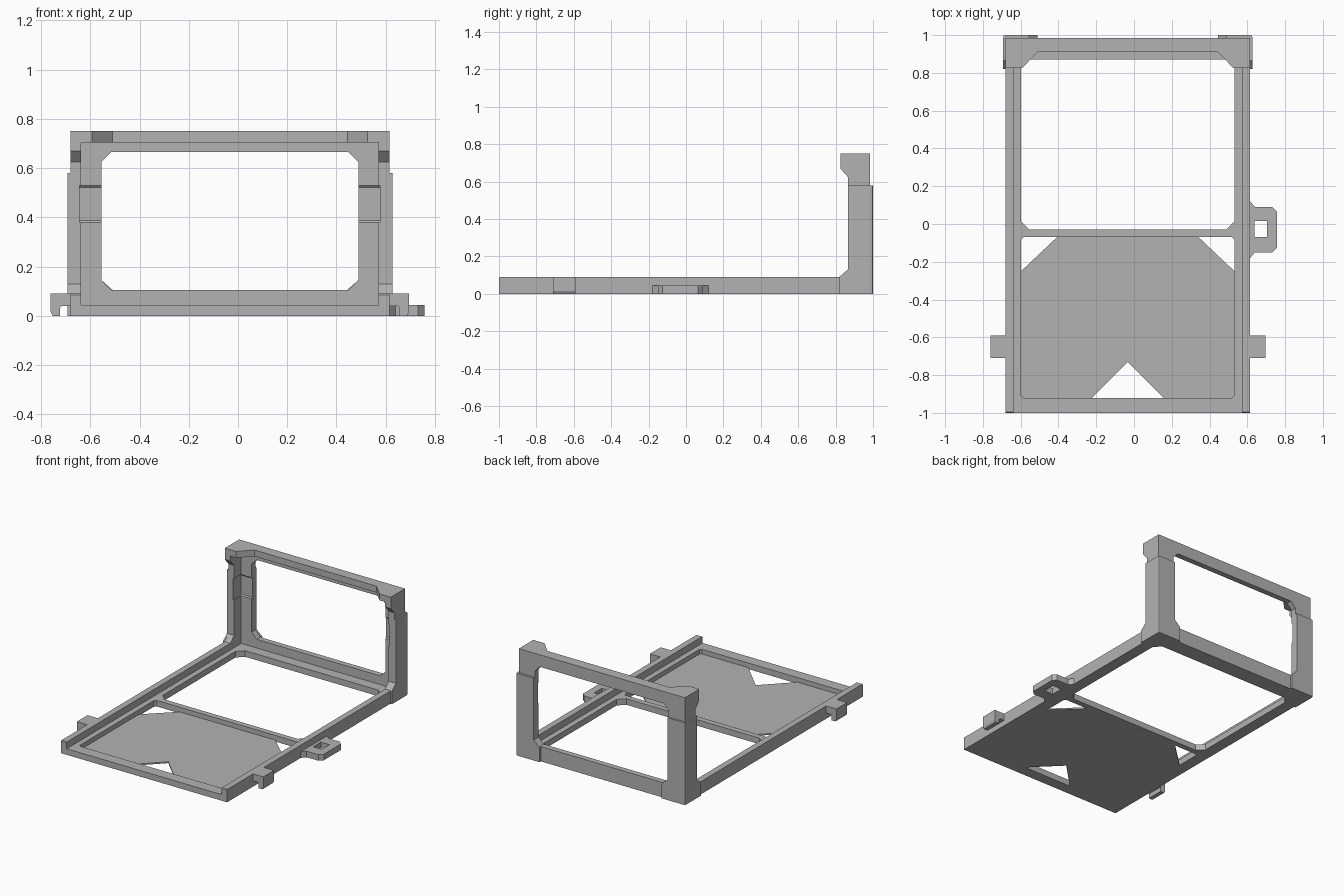
import bpy, bmesh

if "Cube" in bpy.data.objects:
    bpy.data.objects.remove(bpy.data.objects["Cube"])

GREY = (0.45, 0.45, 0.45, 1)
mat = bpy.data.materials.new("plain grey")
mat.use_nodes = True
mat.diffuse_color = GREY
mat.node_tree.nodes["Principled BSDF"].inputs["Base Color"].default_value = GREY

CX = -0.033                      # the frame's own centre line
OUT, IN, EDGE = 0.648, 0.604, 0.565   # half widths: outside, wall inside, opening
BACK, LIP, TOP = 0.985, 0.043, 0.75
AXES = {"x": lambda u, v, w: (w, u, v),
        "y": lambda u, v, w: (u, w, v),
        "z": lambda u, v, w: (u, v, w)}


def prism(name, loops, axis, lo, hi, side=1):
    """Extrude an outline, with optional hole loops, along an axis."""
    bm = bmesh.new()
    edges = []
    for loop in loops:
        vs = []
        for u, v in loop:
            x, y, z = AXES[axis](u, v, lo)
            vs.append(bm.verts.new((CX + side * x, y, z)))
        edges += [bm.edges.new((vs[i - 1], vs[i])) for i in range(len(vs))]
    bmesh.ops.triangle_fill(bm, edges=edges, use_beauty=True)
    ext = bmesh.ops.extrude_face_region(bm, geom=bm.faces[:], use_keep_orig=True)
    moved = [g for g in ext["geom"] if isinstance(g, bmesh.types.BMVert)]
    x, y, z = AXES[axis](0, 0, hi - lo)
    bmesh.ops.translate(bm, verts=moved, vec=(side * x, y, z))
    bmesh.ops.recalc_face_normals(bm, faces=bm.faces[:])
    me = bpy.data.meshes.new(name)
    bm.to_mesh(me)
    bm.free()
    me.materials.append(mat)
    ob = bpy.data.objects.new(name, me)
    bpy.context.collection.objects.link(ob)
    return ob


def rect(u0, v0, u1, v1, c=0.0):
    """Rectangle with chamfered corners."""
    if not c:
        return [(u0, v0), (u1, v0), (u1, v1), (u0, v1)]
    return [(u0 + c, v0), (u1 - c, v0), (u1, v0 + c), (u1, v1 - c),
            (u1 - c, v1), (u0 + c, v1), (u0, v1 - c), (u0, v0 + c)]


def cut(ob, cutter):
    m = ob.modifiers.new("recess", "BOOLEAN")
    m.operation, m.solver, m.object = "DIFFERENCE", "EXACT", cutter


# Base frame with tray opening and rear window
prism("base_frame", [rect(-IN, -1, IN, BACK),
                     rect(-EDGE, -0.92, EDGE, -0.07, 0.012),
                     rect(-EDGE, -0.03, EDGE, 0.87, 0.045)], "z", 0, LIP)

# Thin tray floor with a front notch and cut rear corners
half = [(0.19, -0.92), (EDGE, -0.92), (EDGE, -0.25), (0.375, -0.07)]
prism("tray_floor", [[(0, -0.73)] + half + [(-x, y) for x, y in half[::-1]]],
      "z", 0, 0.01)

# Upright back panel
back_panel = prism("back_panel", [rect(-IN, LIP, IN, 0.705),
                                  rect(-0.522, 0.105, 0.522, 0.665, 0.04)],
                   "y", 0.945, BACK)

# Top bar with thick chamfered ends
end = [(0.477, 0.91), (0.56, 0.825), (IN, 0.825), (IN, BACK)]
prism("top_bar", [end + [(-x, y) for x, y in end[::-1]]], "z", 0.705, TOP)

for side, label in ((1, "left"), (-1, "right")):
    # Side wall: low rail, upright post and top cap in one outline
    wall = prism(label + "_wall", [[
        (-1, 0), (BACK, 0), (BACK, TOP), (0.825, TOP), (0.825, 0.67),
        (0.865, 0.625), (0.865, 0.13), (0.825, 0.09), (-0.995, 0.09),
        (-1, 0.085)]], "x", IN, OUT, side)

    # Shallow recess inside the corner post
    cutter = prism(label + "_recess_cutter", [[
        (0.85, 0.38), (0.945, 0.38), (0.952, 0.388), (0.952, 0.522),
        (0.945, 0.53), (0.85, 0.53)]], "x", 0.5, 0.611, side)
    cutter.hide_render = True
    cutter.hide_set(True)
    cut(wall, cutter)
    cut(back_panel, cutter)

    # Outer sleeve around the lower corner post
    prism(label + "_sleeve_side", [[
        (0.82, 0), (BACK, 0), (BACK, 0.58), (0.865, 0.58), (0.865, 0.13),
        (0.82, 0.09)]], "x", OUT, OUT + 0.012, side)
    prism(label + "_sleeve_back", [[
        (0.477, 0), (OUT, 0), (OUT, 0.58), (0.522, 0.58), (0.522, 0.145),
        (0.477, 0.105)]], "y", BACK, 1.0, side)
    prism(label + "_sleeve_corner", [[
        (OUT, BACK), (OUT + 0.012, BACK), (OUT + 0.009, 0.997), (OUT, 1.0)]],
        "z", 0, 0.58, side)

    # Hooked clip on the rail
    prism(label + "_clip", [[
        (OUT, 0.09), (0.728, 0.09), (0.728, 0.015), (0.72, 0), (0.69, 0),
        (0.69, 0.032), (0.682, 0.04), (OUT, 0.04)]], "y", -0.71, -0.59, side)

# Strap loop on the left rail
prism("strap_loop", [[
    (OUT, 0.12), (0.673, 0.09), (0.765, 0.09), (0.79, 0.065), (0.79, -0.125),
    (0.765, -0.15), (0.673, -0.15), (OUT, -0.18)],
    rect(0.67, -0.07, 0.738, 0.015)], "z", 0, LIP)
